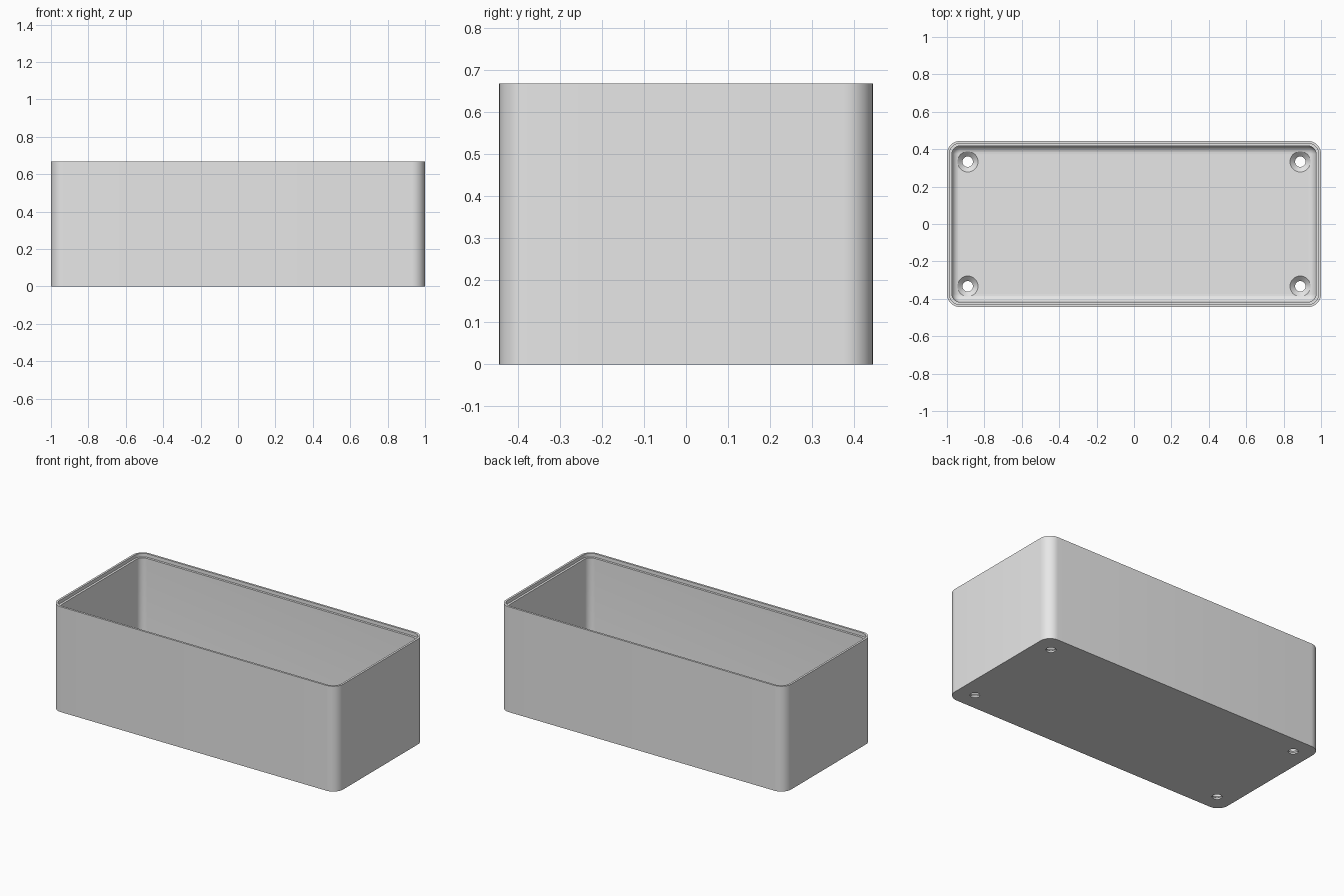
import bpy, bmesh
from math import sin, cos, pi, radians

old = bpy.data.objects.get("Cube")
if old:
    bpy.data.objects.remove(old, do_unlink=True)

HALF_X, HALF_Y, HEIGHT = 1.0, 0.444, 0.667
CORNER = 0.07      # outer corner radius
LIP = 0.013        # width of the raised outer lip
WALL = 0.027       # full wall thickness
FILLET = 0.04      # rounding between wall and floor
FLOOR = 0.036      # floor thickness
STEPS = 10         # segments per quarter turn

grey = bpy.data.materials.new("light grey")
grey.use_nodes = True
grey.diffuse_color = (0.8, 0.8, 0.8, 1)
grey.node_tree.nodes["Principled BSDF"].inputs["Base Color"].default_value = (0.8, 0.8, 0.8, 1)


def rounded_ring(inset, z):
    """Rounded rectangle, inset from the outer wall."""
    r = max(CORNER - inset, 0.002)
    cx, cy = HALF_X - inset - r, HALF_Y - inset - r
    points = []
    for quarter, (sx, sy) in enumerate([(1, 1), (-1, 1), (-1, -1), (1, -1)]):
        for i in range(STEPS + 1):
            a = (quarter + i / STEPS) * pi / 2
            points.append((sx * cx + r * cos(a), sy * cy + r * sin(a), z))
    return points


def circle_ring(x, y, r, z, sides=32):
    return [(x + r * cos(2 * pi * i / sides), y + r * sin(2 * pi * i / sides), z)
            for i in range(sides)]


def loft(name, rings):
    """Skin a stack of rings and cap both ends."""
    bm = bmesh.new()
    loops = [[bm.verts.new(p) for p in ring] for ring in rings]
    n = len(loops[0])
    for a, b in zip(loops, loops[1:]):
        for i in range(n):
            j = (i + 1) % n
            bm.faces.new((a[i], a[j], b[j], b[i]))
    bm.faces.new(loops[0][::-1])
    bm.faces.new(loops[-1])
    bmesh.ops.recalc_face_normals(bm, faces=bm.faces)
    mesh = bpy.data.meshes.new(name)
    bm.to_mesh(mesh)
    bm.free()
    mesh.materials.append(grey)
    obj = bpy.data.objects.new(name, mesh)
    bpy.context.collection.objects.link(obj)
    return obj


# Box shell: outer wall, stepped rim, inner wall, floor fillet
profile = [(0, 0), (0, HEIGHT), (LIP, HEIGHT), (LIP, HEIGHT - 0.022), (WALL, HEIGHT - 0.022)]
for i in range(9):
    a = i / 8 * pi / 2
    profile.append((WALL + FILLET * (1 - cos(a)), FLOOR + FILLET * (1 - sin(a))))
box = loft("open_box", [rounded_ring(inset, z) for inset, z in profile])

# Countersunk screw holes in the four floor corners
bpy.context.view_layer.objects.active = box
box.select_set(True)
for sx in (-1, 1):
    for sy in (-1, 1):
        x, y = sx * 0.889, sy * 0.333
        hole = [(0.028, -0.05), (0.028, 0.01), (0.055, FLOOR), (0.055, 0.12)]
        cutter = loft("screw_hole_cutter", [circle_ring(x, y, r, z) for r, z in hole])
        cutter.hide_render = True
        cut = box.modifiers.new("screw_hole", 'BOOLEAN')
        cut.operation = 'DIFFERENCE'
        cut.solver = 'EXACT'
        cut.object = cutter
        bpy.ops.object.modifier_apply(modifier=cut.name)
        bpy.data.objects.remove(cutter, do_unlink=True)

bpy.ops.object.shade_smooth_by_angle(angle=radians(30))
